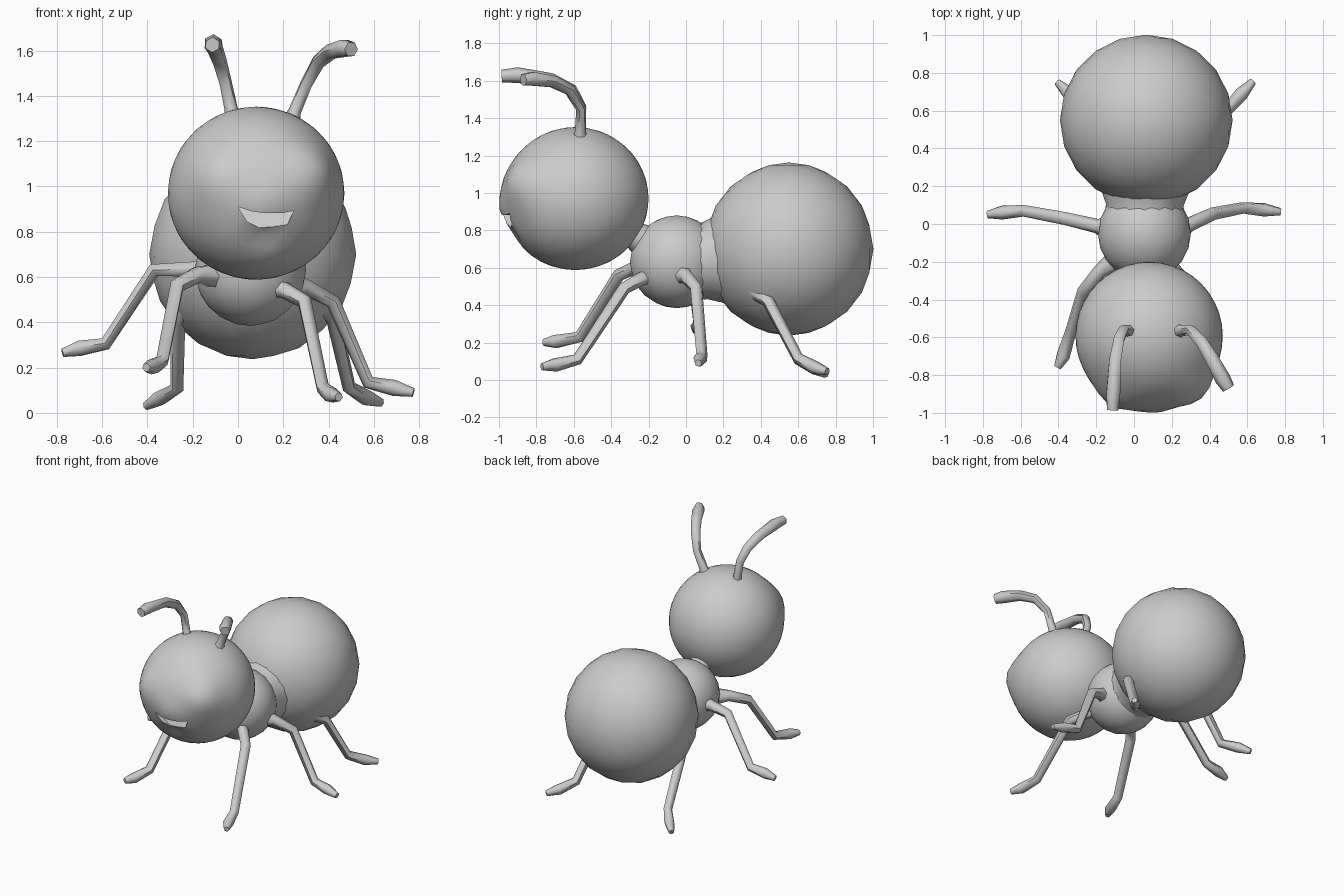
import bpy, bmesh, math
from mathutils import Vector


def activate(ob):
    bpy.ops.object.select_all(action='DESELECT')
    ob.select_set(True)
    bpy.context.view_layer.objects.active = ob


def smooth(ob, angle=50):
    activate(ob)
    bpy.ops.object.shade_smooth_by_angle(angle=math.radians(angle))


def ball(name, centre, size, detail):
    bpy.ops.mesh.primitive_ico_sphere_add(subdivisions=detail, radius=1)
    ob = bpy.context.object
    ob.name = name
    for v in ob.data.vertices:
        v.co = Vector(centre) + v.co * Vector(size)
    return ob


def tube(name, points, radii, sides=1):
    """Tapered round limb along a path."""
    cu = bpy.data.curves.new(name, 'CURVE')
    cu.dimensions = '3D'
    cu.bevel_depth = 1
    cu.bevel_resolution = sides
    cu.use_fill_caps = True
    sp = cu.splines.new('POLY')
    sp.points.add(len(points) - 1)
    for p, co, r in zip(sp.points, points, radii):
        p.co = (*co, 1)
        p.radius = r
    ob = bpy.data.objects.new(name, cu)
    bpy.context.collection.objects.link(ob)
    activate(ob)
    bpy.ops.object.convert(target='MESH')
    ob = bpy.context.object
    smooth(ob, 60)
    return ob


# body balls
smooth(ball("abdomen", (0.065, 0.55, 0.70), (0.457, 0.452, 0.463), 3))
smooth(ball("thorax", (0.055, -0.05, 0.632), (0.246, 0.25, 0.248), 3))
head = ball("head", (0.08, -0.592, 0.97), (0.39, 0.392, 0.382), 4)

# eye bulges and cheek dents pushed into the head: centre, width, amount
shaping = [((0.32, -0.88, 1.06), 0.12, 0.05),
           ((-0.10, -0.93, 1.05), 0.12, 0.035),
           ((0.12, -0.99, 0.92), 0.10, 0.02),
           ((0.12, -0.94, 0.77), 0.07, -0.03)]
middle = Vector((0.08, -0.592, 0.97))
for v in head.data.vertices:
    out = (v.co - middle).normalized()
    push = sum(a * math.exp(-((v.co - Vector(c)).length / w) ** 2) for c, w, a in shaping)
    v.co += out * push
    v.co.y = max(v.co.y, -0.998)

# smiling mouth cut out of the face
outline = [(0.0, 0.91), (0.06, 0.89), (0.12, 0.882), (0.19, 0.882), (0.245, 0.892),
           (0.22, 0.835), (0.17, 0.81), (0.11, 0.808), (0.04, 0.845)]
bm = bmesh.new()
face = bm.faces.new([bm.verts.new((x, -1.1, z)) for x, z in outline])
ext = bmesh.ops.extrude_face_region(bm, geom=[face])
for v in [g for g in ext['geom'] if isinstance(g, bmesh.types.BMVert)]:
    v.co.y = -0.90 - (0.91 - v.co.z) * 0.4
bmesh.ops.recalc_face_normals(bm, faces=bm.faces[:])
me = bpy.data.meshes.new("mouth_cutter")
bm.to_mesh(me)
bm.free()
cutter = bpy.data.objects.new("mouth_cutter", me)
bpy.context.collection.objects.link(cutter)
mod = head.modifiers.new("mouth", 'BOOLEAN')
mod.operation = 'DIFFERENCE'
mod.solver = 'EXACT'
mod.object = cutter
activate(head)
bpy.ops.object.modifier_apply(modifier="mouth")
bpy.data.objects.remove(cutter)
smooth(head, 40)

# neck and waist joining the balls
tube("neck", [(0.07, -0.40, 0.85), (0.07, -0.272, 0.772), (0.06, -0.15, 0.695)],
     [0.12, 0.075, 0.12], 4)
tube("waist", [(0.055, 0.03, 0.635), (0.057, 0.10, 0.637), (0.06, 0.22, 0.65)],
     [0.215, 0.205, 0.25], 6)

# antennae
feeler = [0.05, 0.03, 0.028, 0.032, 0.036, 0.042, 0.034]
tube("left_antenna", [(-0.015, -0.57, 1.27), (-0.03, -0.565, 1.34), (-0.055, -0.56, 1.46),
                      (-0.08, -0.61, 1.55), (-0.10, -0.72, 1.605), (-0.11, -0.90, 1.63),
                      (-0.113, -0.985, 1.625)], feeler)
tube("right_antenna", [(0.225, -0.57, 1.26), (0.25, -0.565, 1.33), (0.30, -0.56, 1.45),
                       (0.355, -0.62, 1.55), (0.41, -0.71, 1.595), (0.47, -0.82, 1.61),
                       (0.50, -0.87, 1.605)], feeler)

# legs: hip, thigh, knee, ankle, foot, toe
legs = {
    "left_front_leg": [(-0.06, -0.17, 0.60), (-0.18, -0.25, 0.61), (-0.27, -0.36, 0.56),
                       (-0.335, -0.57, 0.23), (-0.375, -0.70, 0.205), (-0.405, -0.76, 0.20)],
    "left_middle_leg": [(-0.12, -0.03, 0.62), (-0.20, -0.01, 0.635), (-0.37, 0.03, 0.63),
                        (-0.585, 0.07, 0.305), (-0.70, 0.06, 0.285), (-0.775, 0.05, 0.265)],
    "left_rear_leg": [(-0.20, 0.38, 0.50), (-0.24, 0.40, 0.44), (-0.265, 0.45, 0.41),
                      (-0.27, 0.60, 0.11), (-0.345, 0.69, 0.065), (-0.405, 0.75, 0.03)],
    "right_front_leg": [(0.12, -0.15, 0.55), (0.20, -0.23, 0.545), (0.295, -0.33, 0.49),
                        (0.375, -0.58, 0.11), (0.41, -0.70, 0.08), (0.445, -0.77, 0.07)],
    "right_middle_leg": [(0.22, -0.03, 0.57), (0.30, 0.00, 0.555), (0.42, 0.055, 0.49),
                         (0.575, 0.085, 0.135), (0.69, 0.075, 0.11), (0.775, 0.065, 0.09)],
    "right_rear_leg": [(0.34, 0.36, 0.50), (0.38, 0.39, 0.455), (0.42, 0.44, 0.42),
                       (0.49, 0.60, 0.115), (0.57, 0.69, 0.065), (0.63, 0.755, 0.045)],
}
for name, path in legs.items():
    tube(name, path, [0.07, 0.038, 0.034, 0.031, 0.037, 0.02])
